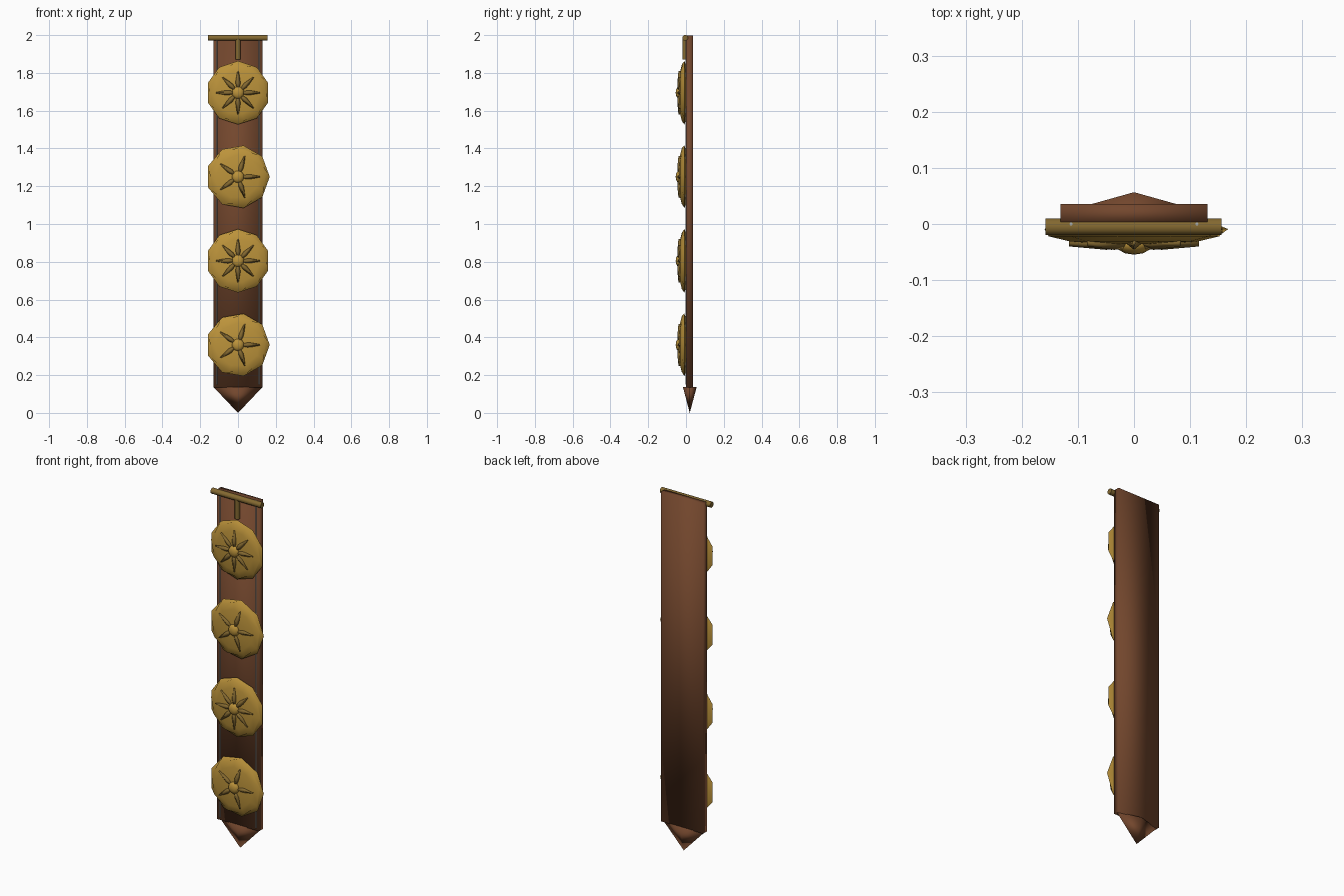
import bpy
import bmesh
from math import sin, cos, pi, radians
from mathutils import Matrix, Vector

cube = bpy.data.objects.get("Cube")
if cube:
    bpy.data.objects.remove(cube, do_unlink=True)


def material(name, rgb):
    m = bpy.data.materials.new(name)
    m.use_nodes = True
    m.diffuse_color = (*rgb, 1)
    bsdf = next(n for n in m.node_tree.nodes if n.type == 'BSDF_PRINCIPLED')
    bsdf.inputs["Base Color"].default_value = (*rgb, 1)
    return m


leather = material("brown leather", (0.17, 0.062, 0.026))
gold = material("bright gold", (0.5, 0.29, 0.043))
bronze = material("dark bronze", (0.23, 0.14, 0.03))
steel = material("pale grey thread", (0.4, 0.43, 0.43))


def finish(bm, name, mat, angle=None):
    """Turn a bmesh into a shaded object; no angle means fully smooth."""
    bmesh.ops.recalc_face_normals(bm, faces=bm.faces)
    mesh = bpy.data.meshes.new(name)
    bm.to_mesh(mesh)
    bm.free()
    mesh.materials.append(mat)
    ob = bpy.data.objects.new(name, mesh)
    bpy.context.collection.objects.link(ob)
    bpy.ops.object.select_all(action='DESELECT')
    ob.select_set(True)
    bpy.context.view_layer.objects.active = ob
    if angle is None:
        bpy.ops.object.shade_smooth()
    else:
        bpy.ops.object.shade_smooth_by_angle(angle=radians(angle))


def rod(name, start, end, radius, mat, sides=8):
    start, end = Vector(start), Vector(end)
    axis = end - start
    turn = axis.to_track_quat('Z', 'Y').to_matrix().to_4x4()
    place = Matrix.Translation((start + end) / 2) @ turn @ Matrix.Rotation(pi / sides, 4, 'Z')
    bm = bmesh.new()
    bmesh.ops.create_cone(bm, cap_ends=True, segments=sides, radius1=radius,
                          radius2=radius, depth=axis.length, matrix=place)
    finish(bm, name, mat, 50)


def loft(bm, rings):
    """Bridge equal-length rings of points and cap both ends."""
    rows = [[bm.verts.new(p) for p in ring] for ring in rings]
    n = len(rows[0])
    for a, b in zip(rows, rows[1:]):
        for i in range(n):
            j = (i + 1) % n
            bm.faces.new((a[i], a[j], b[j], b[i]))
    bm.faces.new(rows[0])
    bm.faces.new(rows[-1])


def disc(name, z, sides, phase):
    # Radius, depth and twist of each ring; the twist slants the rim facets
    profile = [(0.145, 0.0, 0), (0.168, -0.009, 0), (0.153, -0.022, 0.2),
               (0.115, -0.031, 0.2), (0.05, -0.036, 0.2)]
    bm = bmesh.new()
    loft(bm, [[(r * cos(a), y, z + r * sin(a))
               for a in (phase + twist + 2 * pi * i / sides for i in range(sides))]
              for r, y, twist in profile])
    finish(bm, name, gold, 35)


def star(name, z, points):
    # Each ray is a slim ridged spindle: radius, half width, ridge height
    sections = [(0.02, 0.008, -0.044), (0.05, 0.015, -0.046), (0.116, 0.003, -0.04)]
    bm = bmesh.new()
    for k in range(points):
        a = 2 * pi * k / points
        out, side = Vector((cos(a), 0, sin(a))), Vector((-sin(a), 0, cos(a)))
        rings = []
        for r, w, top in sections:
            c = out * r + Vector((0, 0, z))
            rings.append([c + side * w + Vector((0, -0.034, 0)),
                          c + Vector((0, top, 0)),
                          c - side * w + Vector((0, -0.034, 0)),
                          c + Vector((0, -0.025, 0))])
        loft(bm, rings)
    finish(bm, name, bronze)


def boss(name, z):
    bm = bmesh.new()
    bmesh.ops.create_uvsphere(bm, u_segments=12, v_segments=8, radius=0.032,
                              matrix=Matrix.Translation((0, -0.037, z))
                              @ Matrix.Diagonal((1, 0.55, 1, 1)))
    finish(bm, name, gold)


# Long leather strap
bm = bmesh.new()
bmesh.ops.create_cube(bm, size=1, matrix=Matrix.Translation((0, 0.018, 1.066))
                      @ Matrix.Diagonal((0.262, 0.036, 1.862, 1)))
finish(bm, "strap", leather)

# Pointed tip: flattened four-sided pyramid
bm = bmesh.new()
bmesh.ops.create_cone(bm, cap_ends=True, segments=4, radius1=0, radius2=0.131, depth=0.138,
                      matrix=Matrix.Translation((0, 0.02, 0.069))
                      @ Matrix.Diagonal((1, 0.28, 1, 1)) @ Matrix.Rotation(pi / 2, 4, 'Z'))
bmesh.ops.remove_doubles(bm, verts=bm.verts, dist=0.0001)
finish(bm, "strap_tip", leather)

# Edge threads down the front
for side, x in (("left", 0.112), ("right", -0.112)):
    rod(side + "_edge_thread", (x, 0, 0.15), (x, 0, 2.0), 0.003, steel, 6)

# Hanging bar and its short stem
rod("top_bar", (-0.158, -0.005, 1.985), (0.156, -0.005, 1.985), 0.016, bronze)
rod("bar_stem", (0, -0.006, 1.87), (0, -0.006, 1.98), 0.014, bronze)

# Four medallions, alternating eight and five rays
for i, (z, word) in enumerate(zip((1.695, 1.25, 0.805, 0.36),
                                  ("top", "upper", "lower", "bottom"))):
    odd = i % 2
    disc(word + "_disc", z, 9 if odd else 10, 0 if odd else pi / 2)
    star(word + "_star", z, 5 if odd else 8)
    boss(word + "_boss", z)
